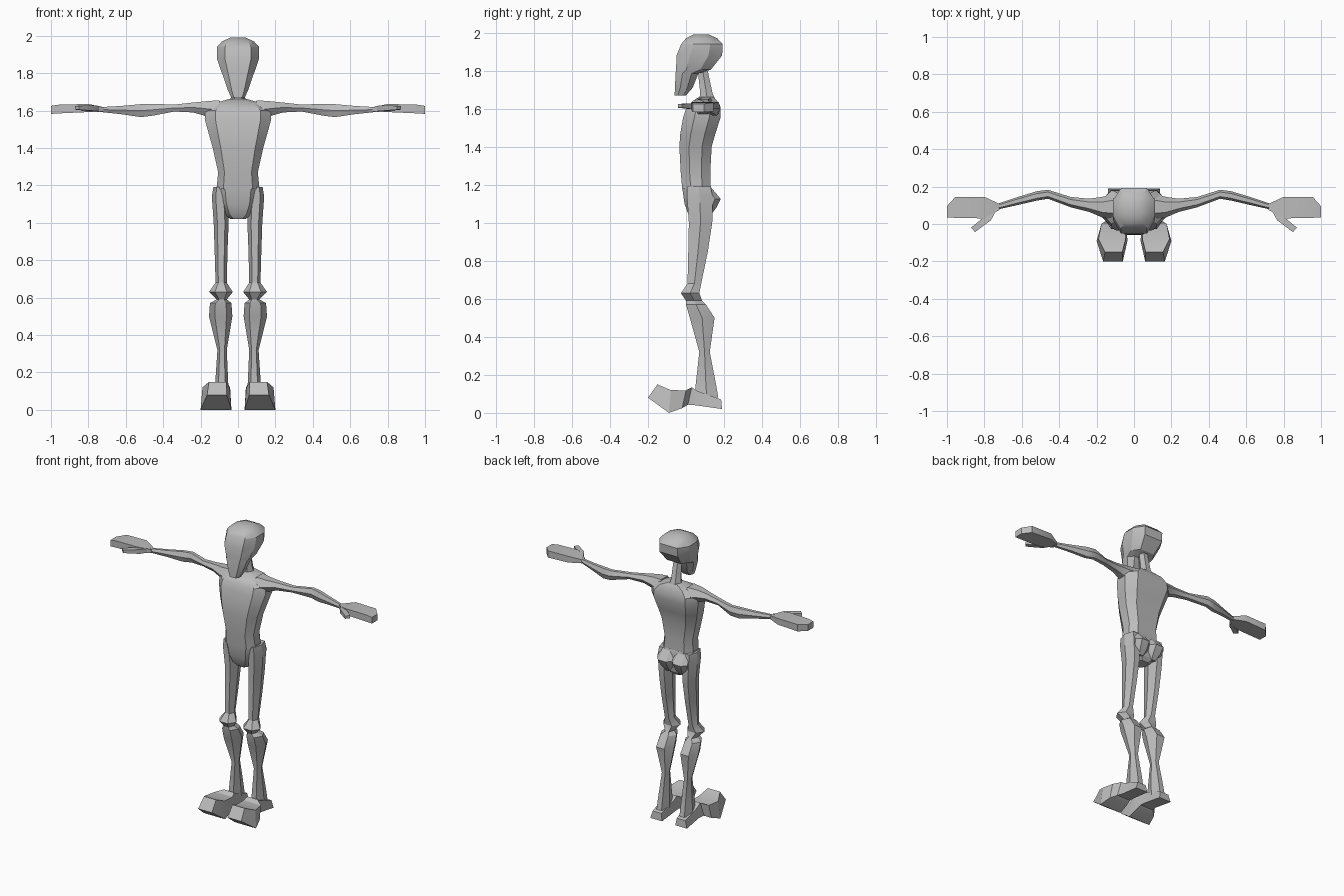
import bpy, bmesh, math

grey = bpy.data.materials.new("plain grey")
grey.diffuse_color = (0.5, 0.5, 0.5, 1)

# Unit cross-sections
HEX = [(1, 0), (.5, 1), (-.5, 1), (-1, 0), (-.5, -1), (.5, -1)]
BOX = [(1, 1), (-1, 1), (-1, -1), (1, -1)]


def octagon(a, b):
    return [(1, b), (a, 1), (-a, 1), (-1, b), (-1, -b), (-a, -1), (a, -1), (1, -b)]


def finish(name, bm, mirror):
    bmesh.ops.recalc_face_normals(bm, faces=bm.faces)
    mesh = bpy.data.meshes.new(name)
    bm.to_mesh(mesh)
    bm.free()
    mesh.materials.append(grey)
    ob = bpy.data.objects.new(name, mesh)
    bpy.context.collection.objects.link(ob)
    bpy.ops.object.select_all(action='DESELECT')
    ob.select_set(True)
    bpy.context.view_layer.objects.active = ob
    bpy.ops.object.shade_smooth_by_angle(angle=math.radians(28))
    if mirror:
        ob.modifiers.new("Mirror", 'MIRROR').use_mirror_merge = False
    return ob


def skin(name, rings, mirror=False):
    """Join rings of points into a closed skin."""
    bm = bmesh.new()
    loops = [[bm.verts.new(p) for p in ring] for ring in rings]
    n = len(loops[0])
    for a, b in zip(loops, loops[1:]):
        for i in range(n):
            j = (i + 1) % n
            bm.faces.new((a[i], a[j], b[j], b[i]))
    bm.faces.new(loops[0])
    bm.faces.new(loops[-1])
    return finish(name, bm, mirror)


def loft(name, shape, rows, axis='z', mirror=False):
    """Rows give position along the axis, then the two extents across it."""
    rings = []
    for t, u0, u1, v0, v1 in rows:
        ring = []
        for u, v in shape:
            p = (u0 + u1) / 2 + u * (u1 - u0) / 2
            q = (v0 + v1) / 2 + v * (v1 - v0) / 2
            ring.append((p, q, t) if axis == 'z' else (t, p, q))
        rings.append(ring)
    return skin(name, rings, mirror)


def centred(rows):
    return [(z, -w, w, y0, y1) for z, w, y0, y1 in rows]


# Head: chin, jaw, skull, crown
loft("head", octagon(.62, .4), centred([
    (1.67, .036, -.06, 0), (1.71, .055, -.058, .035), (1.785, .08, -.055, .065),
    (1.805, .088, -.052, .13), (1.88, .113, -.05, .19), (1.94, .112, -.025, .193),
    (1.97, .085, 0, .165), (1.99, .04, .04, .12)]))

# Neck
loft("neck", HEX, centred([
    (1.60, .06, .06, .175), (1.68, .035, .075, .14), (1.82, .03, .06, .11)]))

# Torso
loft("torso", octagon(.68, .4), centred([
    (1.18, .115, -.02, .13), (1.27, .106, -.028, .128), (1.40, .135, -.035, .135),
    (1.47, .155, -.03, .155), (1.555, .178, -.015, .182), (1.60, .175, 0, .18),
    (1.64, .125, .035, .165), (1.662, .045, .07, .145)]))

# Pelvis and buttocks
loft("pelvis", octagon(.6, .4), centred([
    (1.02, .04, .03, .11), (1.045, .075, .012, .13), (1.10, .103, -.008, .14),
    (1.17, .114, -.018, .138), (1.195, .115, -.02, .13)]))
loft("buttock", octagon(.5, .5), [
    (1.04, .02, .08, .06, .13), (1.08, .003, .105, .06, .16),
    (1.125, 0, .115, .06, .183), (1.19, .002, .11, .06, .128)], mirror=True)

# Legs: thigh, knee, calf, ankle
loft("leg", HEX, [
    (1.19, .06, .132, .005, .13), (1.14, .055, .14, .005, .14),
    (1.00, .05, .13, .015, .138), (.85, .056, .125, .012, .115),
    (.68, .06, .12, .008, .08), (.63, .028, .155, -.027, .07),
    (.59, .06, .115, 0, .085), (.57, .035, .15, 0, .105),
    (.50, .03, .155, .02, .15), (.32, .06, .11, .07, .125),
    (.14, .052, .122, .05, .16), (.08, .05, .125, .05, .17)], mirror=True)

# Feet: each row is (top y, z, x0, x1) and (bottom y, z, x0, x1)
foot = [
    ((-.15, .15, .063, .155), (-.20, .08, .06, .165)),
    ((-.08, .12, .045, .19), (-.09, 0, .035, .20)),
    ((0, .118, .042, .175), (-.02, .025, .04, .18)),
    ((.03, .135, .05, .13), (.01, .043, .045, .145)),
    ((.06, .115, .05, .13), (.05, .04, .045, .135)),
    ((.185, .07, .06, .125), (.19, .02, .05, .14)),
]
skin("foot", [[(t[2], t[0], t[1]), (t[3], t[0], t[1]), (b[3], b[0], b[1]), (b[2], b[0], b[1])]
              for t, b in foot], mirror=True)

# Arms: shoulder, elbow, wrist
loft("arm", HEX, [
    (.10, .02, .165, 1.55, 1.655), (.17, .035, .145, 1.57, 1.65),
    (.24, .065, .135, 1.59, 1.643), (.34, .09, .145, 1.595, 1.632),
    (.46, .135, .183, 1.572, 1.636), (.52, .125, .175, 1.565, 1.634),
    (.62, .102, .145, 1.58, 1.625), (.74, .075, .105, 1.593, 1.618)], 'x', True)

# Hands and thumbs
loft("hand", BOX, [
    (.72, .075, .108, 1.594, 1.618), (.80, .03, .145, 1.592, 1.635),
    (.955, .033, .145, 1.585, 1.632), (1.0, .036, .095, 1.582, 1.625)], 'x', True)
skin("thumb", [[(x0, y0, z0), (x1, y1, z0), (x1, y1, z1), (x0, y0, z1)]
               for x0, y0, x1, y1, z0, z1 in (
                   (.73, .085, .81, .07, 1.595, 1.622),
                   (.765, .02, .805, .035, 1.598, 1.628),
                   (.85, -.043, .872, -.02, 1.605, 1.625))], mirror=True)
